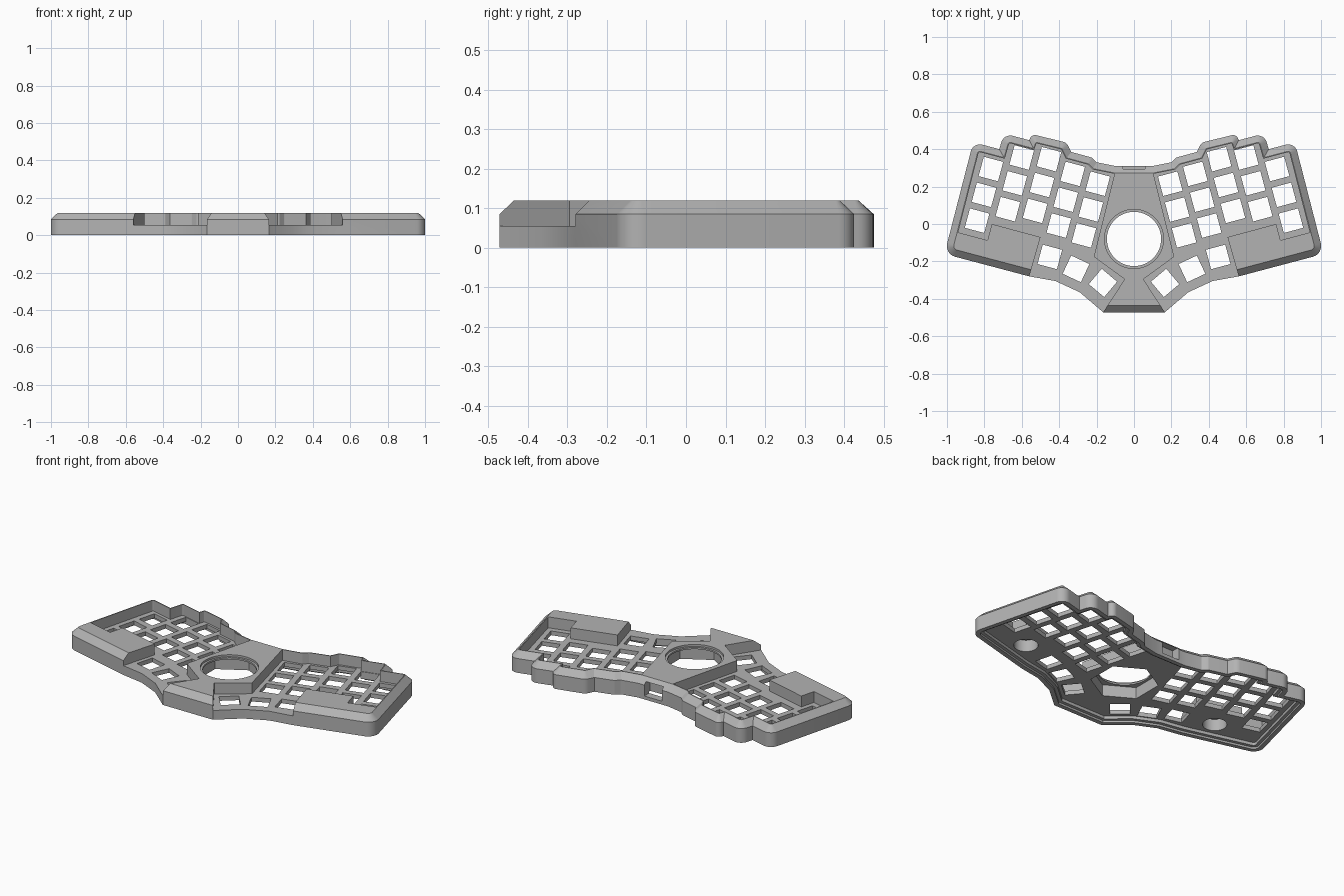
import bpy, bmesh, math
from mathutils import Vector, Matrix

cube = bpy.data.objects.get("Cube")
if cube:
    bpy.data.objects.remove(cube, do_unlink=True)

grey = bpy.data.materials.new("case grey")
grey.use_nodes = True
grey.diffuse_color = (0.45, 0.45, 0.45, 1)
grey.node_tree.nodes["Principled BSDF"].inputs["Base Color"].default_value = (0.45, 0.45, 0.45, 1)

WALL, CHAMFER, RIM = 0.085, 0.12, 0.042
PLATE_LOW, PLATE_TOP = 0.03, 0.055

# Right half of the outline, front to back: x, y, corner radius
half = [(0.165, -0.472, 0), (0.29, -0.365, 0), (0.42, -0.305, 0), (0.56, -0.28, 0),
        (1.0135, -0.16, 0.06), (0.86, 0.437, 0.05), (0.72, 0.40, 0), (0.696, 0.484, 0.05),
        (0.56, 0.448, 0), (0.548, 0.481, 0.03), (0.36, 0.435, 0.045), (0.335, 0.385, 0),
        (0.225, 0.355, 0.02), (0.20, 0.33, 0), (0.10, 0.31, 0)]
outline = half + [(-x, y, r) for x, y, r in reversed(half)]


def inset(d):
    """Outline moved inwards by d, with rounded corners."""
    pts = [Vector(p[:2]) for p in outline]
    n = len(pts)
    dirs = [(pts[(i + 1) % n] - pts[i]).normalized() for i in range(n)]
    moved = []
    for i in range(n):
        a, b = dirs[i - 1], dirs[i]
        na, nb = Vector((-a.y, a.x)), Vector((-b.y, b.x))
        moved.append(pts[i] + (na + nb) * d / (1 + na.dot(nb)))
    result = []
    for i, p in enumerate(moved):
        radius = outline[i][2]
        if not radius:
            result.append(p)
            continue
        radius = max(radius - d, 0.006)
        a, b = dirs[i - 1], dirs[i]
        turn = a.angle(b)
        start = p - a * radius * math.tan(turn / 2)
        centre = start + Vector((-a.y, a.x)) * radius
        for k in range(9):
            result.append(centre + Matrix.Rotation(turn * k / 8, 2) @ (start - centre))
    return result


def add_loft(bm, rings):
    """Closed solid through rings of (points, height)."""
    loops = [[bm.verts.new((p[0], p[1], z)) for p in pts] for pts, z in rings]
    for low, high in zip(loops, loops[1:]):
        for i in range(len(low)):
            j = (i + 1) % len(low)
            bm.faces.new((low[i], low[j], high[j], high[i]))
    bm.faces.new(loops[0][::-1])
    bm.faces.new(loops[-1])


def add_prism(bm, pts, low, high, both=False):
    add_loft(bm, [(pts, low), (pts, high)])
    if both:
        flipped = [(-p[0], p[1]) for p in reversed(pts)]
        add_loft(bm, [(flipped, low), (flipped, high)])


def make(name, bm):
    bmesh.ops.recalc_face_normals(bm, faces=bm.faces[:])
    mesh = bpy.data.meshes.new(name)
    bm.to_mesh(mesh)
    bm.free()
    obj = bpy.data.objects.new(name, mesh)
    bpy.context.collection.objects.link(obj)
    mesh.materials.append(grey)
    return obj


def ngon(x, y, radius, sides, turn=0):
    return [(x + radius * math.cos(turn + math.tau * i / sides),
             y + radius * math.sin(turn + math.tau * i / sides)) for i in range(sides)]


# Solid body with a chamfered top edge
bm = bmesh.new()
add_loft(bm, [(inset(0), 0), (inset(0), WALL), (inset(0.037), CHAMFER)])
case = make("keyboard_case", bm)


def cut(bm):
    cutter = make("cutter", bm)
    cutter.hide_render = True
    mod = case.modifiers.new("cut", 'BOOLEAN')
    mod.operation, mod.solver, mod.object = 'DIFFERENCE', 'EXACT', cutter
    bpy.context.view_layer.objects.active = case
    bpy.ops.object.modifier_apply(modifier=mod.name)
    bpy.data.objects.remove(cutter, do_unlink=True)


# Key wells: bounded by the rim, the centre block and the palm rests
bm = bmesh.new()
rim = [p for p in inset(RIM) if p.y > 0.2 and p.x > 0.09]
well = rim + [(0.215, -0.175), (0.05, -0.295), (0.165, -0.472), (0.2, -0.526), (0.6, -0.42),
              (0.56, -0.28), (0.50, -0.07), (0.76, 0.0), (0.783, -0.087), (0.94, -0.045)]
add_prism(bm, well, PLATE_TOP, 0.3, both=True)
cut(bm)

# Hollow underside with a stepped lip
bm = bmesh.new()
add_loft(bm, [(inset(0.026), -0.1), (inset(0.026), 0.012),
              (inset(0.045), 0.012), (inset(0.045), PLATE_LOW)])
cut(bm)

# Switch holes: five staggered columns of three and a thumb arc
bm = bmesh.new()
tilt = math.radians(15)
along = Vector((-math.cos(tilt), -math.sin(tilt)))
up = Vector((-math.sin(tilt), math.cos(tilt)))
keys = []
for col, stagger in enumerate((0, 0.102, 0.131, 0.088, 0.072)):
    for row in range(3):
        p = Vector((0.765, 0.294)) + along * 0.143 * col + up * (stagger - 0.143 * row)
        keys.append((p.x, p.y, 15))
keys += [(0.45, -0.176, 15), (0.31, -0.24, 25), (0.166, -0.315, 40)]
for x, y, angle in keys:
    add_prism(bm, ngon(x, y, 0.076, 4, math.radians(angle + 45)), 0.01, 0.08, both=True)
cut(bm)

# Round opening with a stepped edge, above a six-sided pocket
bm = bmesh.new()
hexagon = ngon(0, -0.08, 0.185, 6, math.pi / 2)
add_prism(bm, hexagon, 0.01, 0.098)
cut(bm)
for radius, low in ((0.145, 0.05), (0.158, 0.108)):
    bm = bmesh.new()
    add_prism(bm, ngon(0, -0.08, radius, 64), low, 0.3)
    cut(bm)

# Round recesses under the palm rests
bm = bmesh.new()
add_prism(bm, ngon(0.665, -0.115, 0.066, 40), 0.01, 0.1, both=True)
cut(bm)

# Cable port in the back wall
bm = bmesh.new()
add_prism(bm, [(-0.058, 0.255), (0.058, 0.255), (0.058, 0.4), (-0.058, 0.4)], 0.02, 0.1)
cut(bm)

bpy.ops.object.select_all(action='DESELECT')
case.select_set(True)
bpy.context.view_layer.objects.active = case
bpy.ops.object.shade_smooth_by_angle(angle=math.radians(22))
